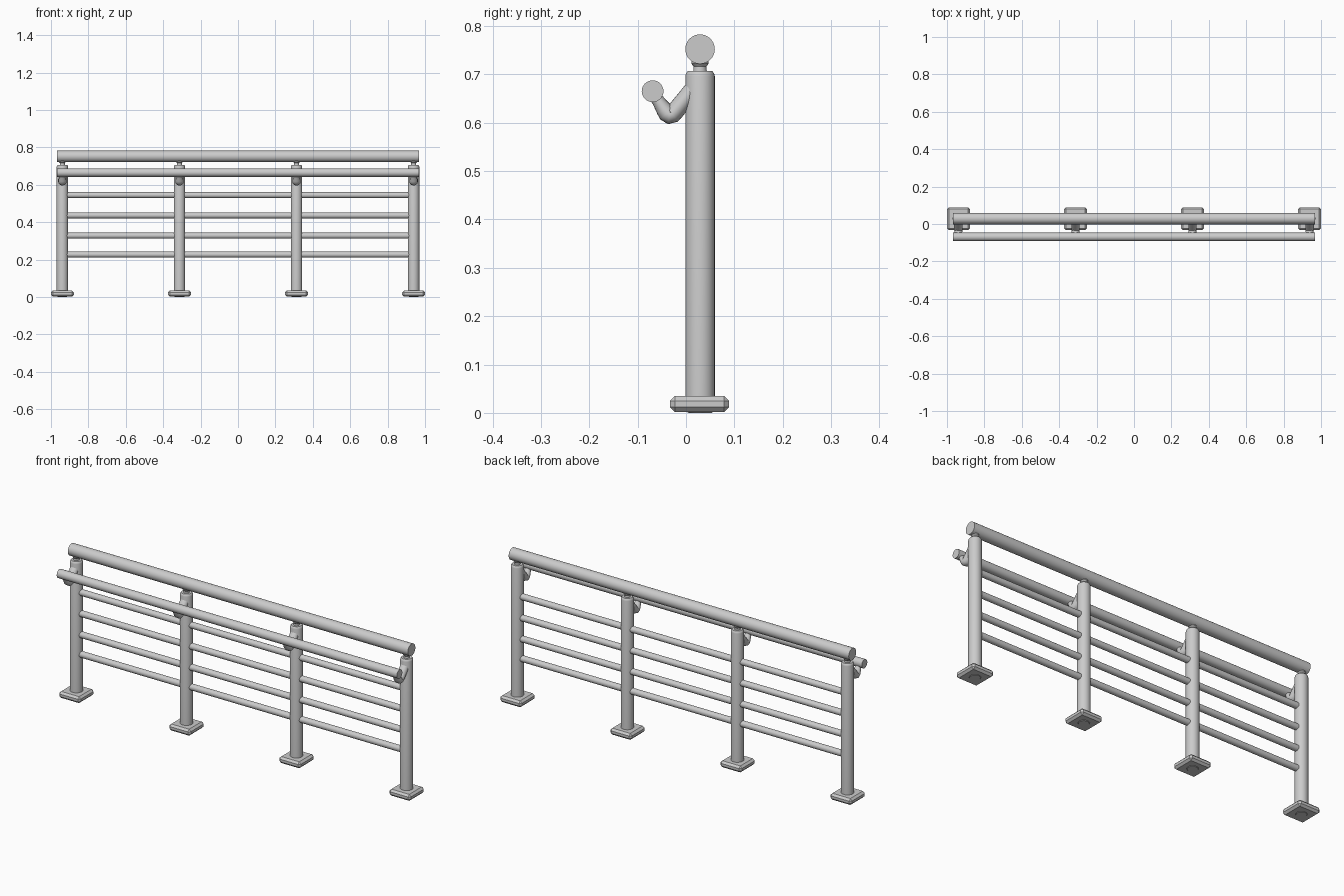
import bpy, bmesh, math
from mathutils import Matrix, Vector

if "Cube" in bpy.data.objects:
    bpy.data.objects.remove(bpy.data.objects["Cube"])

POST_X = [-0.939, -0.313, 0.313, 0.939]
POST_Y = 0.029


def finish(name, bm, angle=35):
    bmesh.ops.recalc_face_normals(bm, faces=bm.faces)
    mesh = bpy.data.meshes.new(name)
    bm.to_mesh(mesh)
    bm.free()
    ob = bpy.data.objects.new(name, mesh)
    bpy.context.collection.objects.link(ob)
    bpy.ops.object.select_all(action='DESELECT')
    ob.select_set(True)
    bpy.context.view_layer.objects.active = ob
    bpy.ops.object.shade_smooth_by_angle(angle=math.radians(angle))
    return ob


def rail(name, x0, x1, y, z, r, segs=32):
    bm = bmesh.new()
    m = Matrix.Translation(((x0 + x1) / 2, y, z)) @ Matrix.Rotation(math.pi / 2, 4, 'Y')
    bmesh.ops.create_cone(bm, cap_ends=True, segments=segs, radius1=r, radius2=r,
                          depth=x1 - x0, matrix=m)
    return finish(name, bm)


def lathe(name, profile, x, y, segs=32):
    bm = bmesh.new()
    rings = [[bm.verts.new((x + r * math.cos(2 * math.pi * i / segs),
                            y + r * math.sin(2 * math.pi * i / segs), z))
              for i in range(segs)] for r, z in profile]
    for a, b in zip(rings, rings[1:]):
        for i in range(segs):
            j = (i + 1) % segs
            bm.faces.new((a[i], a[j], b[j], b[i]))
    bm.faces.new(rings[0])
    bm.faces.new(rings[-1])
    return finish(name, bm)


def bracket(name, x, path, segs=20):
    # bent tube in the yz plane; each path point is (y, z, radius)
    bm = bmesh.new()
    pts = [Vector((x, y, z)) for y, z, r in path]
    rings = []
    for k, p in enumerate(pts):
        t = (pts[min(k + 1, len(pts) - 1)] - pts[max(k - 1, 0)]).normalized()
        side = Vector((1, 0, 0))
        up = t.cross(side)
        r = path[k][2]
        rings.append([bm.verts.new(p + side * r * 1.2 * math.cos(a) + up * r * math.sin(a))
                      for a in (2 * math.pi * i / segs for i in range(segs))])
    for a, b in zip(rings, rings[1:]):
        for i in range(segs):
            j = (i + 1) % segs
            bm.faces.new((a[i], a[j], b[j], b[i]))
    bm.faces.new(rings[0])
    bm.faces.new(rings[-1])
    return finish(name, bm, 50)


def base_plate(name, x, y):
    # square plate chamfered on every edge
    bm = bmesh.new()
    bmesh.ops.create_cube(bm, size=1, matrix=Matrix.Translation((x, y, 0.0185))
                          @ Matrix.Diagonal((0.122, 0.122, 0.033, 1)))
    bmesh.ops.bevel(bm, geom=bm.edges[:], offset=0.010, segments=1, affect='EDGES')
    return finish(name, bm, 20)


post_profile = [(0.024, 0.0), (0.0305, 0.006), (0.0305, 0.696), (0.029, 0.702),
                (0.025, 0.707), (0.014, 0.707), (0.013, 0.716), (0.018, 0.722),
                (0.018, 0.745)]
arm_path = [(0.024, 0.680, 0.0185), (-0.022, 0.624, 0.0185), (-0.028, 0.617, 0.0185),
            (-0.034, 0.615, 0.0185), (-0.040, 0.619, 0.018), (-0.045, 0.627, 0.017),
            (-0.056, 0.643, 0.0135), (-0.069, 0.664, 0.0125)]

# posts with necks, base plates and rail brackets
for x in POST_X:
    lathe("post", post_profile, x, POST_Y)
    base_plate("base_plate", x, POST_Y - 0.001)
    bracket("rail_bracket", x, arm_path)

# infill bars between neighbouring posts
for x0, x1 in zip(POST_X, POST_X[1:]):
    for z in (0.227, 0.328, 0.436, 0.545):
        rail("infill_bar", x0 + 0.02, x1 - 0.02, POST_Y, z, 0.016, 24)

# full-length handrails
rail("top_handrail", -0.967, 0.967, POST_Y, 0.752, 0.0305)
rail("front_handrail", -0.967, 0.967, -0.069, 0.665, 0.0225)
